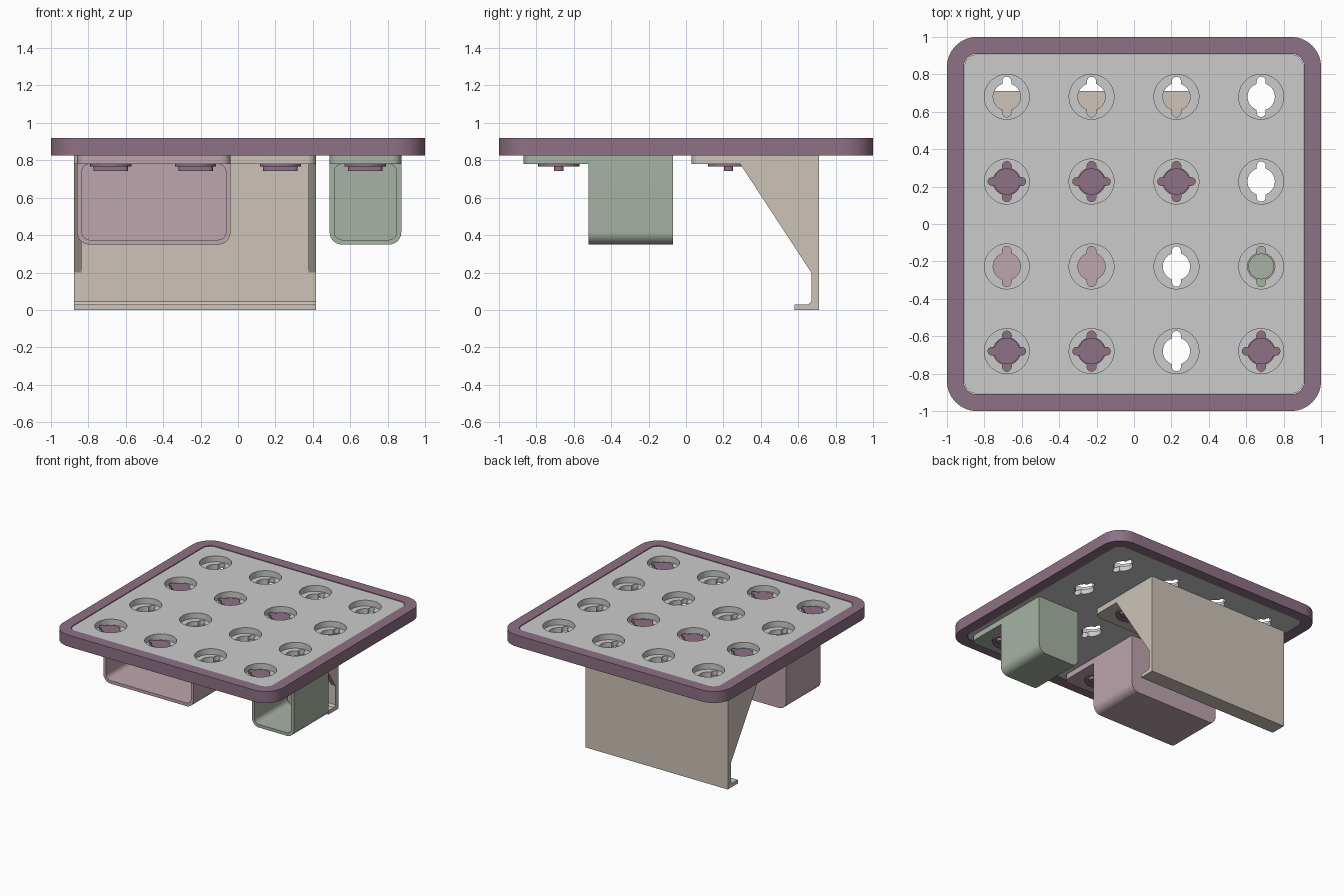
import bpy, bmesh
from math import sin, cos, pi, asin

if "Cube" in bpy.data.objects:
    bpy.data.objects.remove(bpy.data.objects["Cube"])


def material(name, rgb):
    m = bpy.data.materials.new(name)
    m.diffuse_color = (*rgb, 1)
    m.use_nodes = True
    m.node_tree.nodes["Principled BSDF"].inputs["Base Color"].default_value = m.diffuse_color
    return m


PURPLE = material("purple", (0.27, 0.165, 0.235))
BEIGE = material("beige", (0.61, 0.55, 0.48))
PINK = material("pink", (0.51, 0.38, 0.42))
GREEN = material("green", (0.39, 0.45, 0.37))


def arc(cx, cy, r, a0, a1, n):
    return [(cx + r * cos(a0 + (a1 - a0) * i / n), cy + r * sin(a0 + (a1 - a0) * i / n))
            for i in range(n + 1)]


def circle(r, n=48):
    return arc(0, 0, r, 0, 2 * pi, n)[:-1]


def rounded(x0, x1, y0, y1, radii, n=10):
    """Rectangle with radii in order: bottom left, bottom right, top right, top left."""
    out = []
    for k, (x, y, sx, sy) in enumerate([(x0, y0, 1, 1), (x1, y0, -1, 1),
                                        (x1, y1, -1, -1), (x0, y1, 1, -1)]):
        r = radii[k]
        if r:
            a = pi + k * pi / 2
            out += arc(x + sx * r, y + sy * r, r, a, a + pi / 2, n)
        else:
            out.append((x, y))
    return out


def keyhole(r=0.073, w=0.024, reach=0.108, turned=False):
    """Round hole with two opposite rounded slots."""
    a = pi / 2 - asin(w / r)
    half = arc(0, 0, r, -a, a, 16) + arc(0, reach - w, w, 0, pi, 8)
    pts = half + [(-x, -y) for x, y in half]
    return [(-y, x) for x, y in pts] if turned else pts


def prisms(name, pieces, mat=None):
    """Each piece is (outline, low, high, axis, offset); all go in one mesh."""
    bm = bmesh.new()
    for outline, lo, hi, axis, (ox, oy) in pieces:
        def place(u, v, w):
            u, v = u + ox, v + oy
            return {"z": (u, v, w), "y": (u, w, v), "x": (w, u, v)}[axis]
        a = [bm.verts.new(place(u, v, lo)) for u, v in outline]
        b = [bm.verts.new(place(u, v, hi)) for u, v in outline]
        bm.faces.new(a)
        bm.faces.new(b)
        for i in range(len(a)):
            j = (i + 1) % len(a)
            bm.faces.new((a[i], a[j], b[j], b[i]))
    bmesh.ops.recalc_face_normals(bm, faces=bm.faces)
    me = bpy.data.meshes.new(name)
    bm.to_mesh(me)
    bm.free()
    ob = bpy.data.objects.new(name, me)
    bpy.context.collection.objects.link(ob)
    if mat:
        me.materials.append(mat)
    return ob


def cut(ob, pieces):
    cutter = prisms("cutter", pieces)
    mod = ob.modifiers.new("cut", "BOOLEAN")
    mod.operation, mod.solver, mod.object = "DIFFERENCE", "EXACT", cutter
    bpy.context.view_layer.objects.active = ob
    bpy.ops.object.modifier_apply(modifier=mod.name)
    bpy.data.objects.remove(cutter)


O = (0, 0)
GRID = [-0.68, -0.227, 0.227, 0.68]
HOLES = [(x, y) for x in GRID for y in GRID]
TOP, UNDER, FLANGE = 0.92, 0.825, 0.78

# Outer frame
frame = prisms("frame", [(rounded(-1, 1, -1, 1, [0.16] * 4, 14), UNDER, TOP, "z", O)], PURPLE)
cut(frame, [(rounded(-0.91, 0.91, -0.91, 0.91, [0.07] * 4), 0.7, 1, "z", O)])

# Perforated panel with recessed keyholes
panel = prisms("panel", [(rounded(-0.907, 0.907, -0.907, 0.907, [0.067] * 4), 0.828, 0.916, "z", O)])
cut(panel, [(circle(0.12), 0.868, 1, "z", h) for h in HOLES])
cut(panel, [(keyhole(), 0.7, 1, "z", h) for h in HOLES])


def lock(x, y):
    """Twist lock: turned head, shaft, retaining disc and grip bar."""
    c = (x, y)
    prisms("lock_head", [(keyhole(r=0.07, w=0.023, reach=0.103, turned=True), 0.868, 0.89, "z", c)], PURPLE)
    prisms("lock_shaft", [(circle(0.068), 0.775, 0.87, "z", c)], PURPLE)
    prisms("lock_disc", [(circle(0.11), 0.768, FLANGE, "z", c)], PURPLE)
    prisms("lock_grip", [(rounded(-0.092, 0.092, -0.025, 0.025, [0.02] * 4, 5), 0.743, 0.77, "z", c)], PURPLE)


def tray(name, x0, x1, mat, locks, vents=()):
    """Open-fronted box hanging from a flange that is locked to the panel."""
    body = prisms(name + "_box", [(rounded(x0, x1, 0.35, UNDER, [0.065, 0.065, 0, 0]),
                                   -0.52, -0.07, "y", O)], mat)
    cut(body, [(rounded(x0 + 0.025, x1 - 0.025, 0.375, FLANGE, [0.042] * 4), -0.7, -0.095, "y", O)])
    if vents:
        cut(body, [(circle(0.066), 0.7, 0.9, "z", v) for v in vents])
    flange = prisms(name + "_flange", [(rounded(x0, x1, -0.87, -0.52, [0.05, 0.05, 0, 0]),
                                        FLANGE, UNDER, "z", O)], mat)
    cut(flange, [(keyhole(), 0.7, 0.9, "z", c) for c in locks])
    for c in locks:
        lock(*c)


tray("wide_tray", -0.86, -0.04, PINK, [(-0.68, -0.68), (-0.227, -0.68)])
tray("small_tray", 0.49, 0.873, GREEN, [(0.68, -0.68)], [(0.68, -0.227)])

# Rear shelf: back wall with lip, two gussets, top flange
bx0, bx1 = -0.877, 0.417
shelf_locks = [(x, 0.227) for x in GRID[:3]]
prisms("shelf_back", [([(0.71, 0), (0.71, FLANGE), (0.67, FLANGE), (0.67, 0.045), (0.655, 0.03),
                        (0.58, 0.03), (0.58, 0)], bx0, bx1, "x", O)], BEIGE)
for side, x in (("left", bx0), ("right", bx1 - 0.04)):
    prisms(side + "_gusset", [([(0.29, FLANGE), (0.67, 0.2), (0.67, FLANGE)], x, x + 0.04, "x", O)], BEIGE)
top = prisms("shelf_flange", [(rounded(bx0, bx1, 0.03, 0.71, [0.05, 0.05, 0, 0]),
                               FLANGE, UNDER, "z", O)], BEIGE)
cut(top, [(keyhole(), 0.7, 0.9, "z", c) for c in shelf_locks])
for c in shelf_locks:
    lock(*c)

# Smooth curved walls, keep edges sharp
for ob in bpy.context.collection.objects:
    ob.select_set(True)
bpy.context.view_layer.objects.active = frame
bpy.ops.object.shade_smooth_by_angle(angle=0.6)
